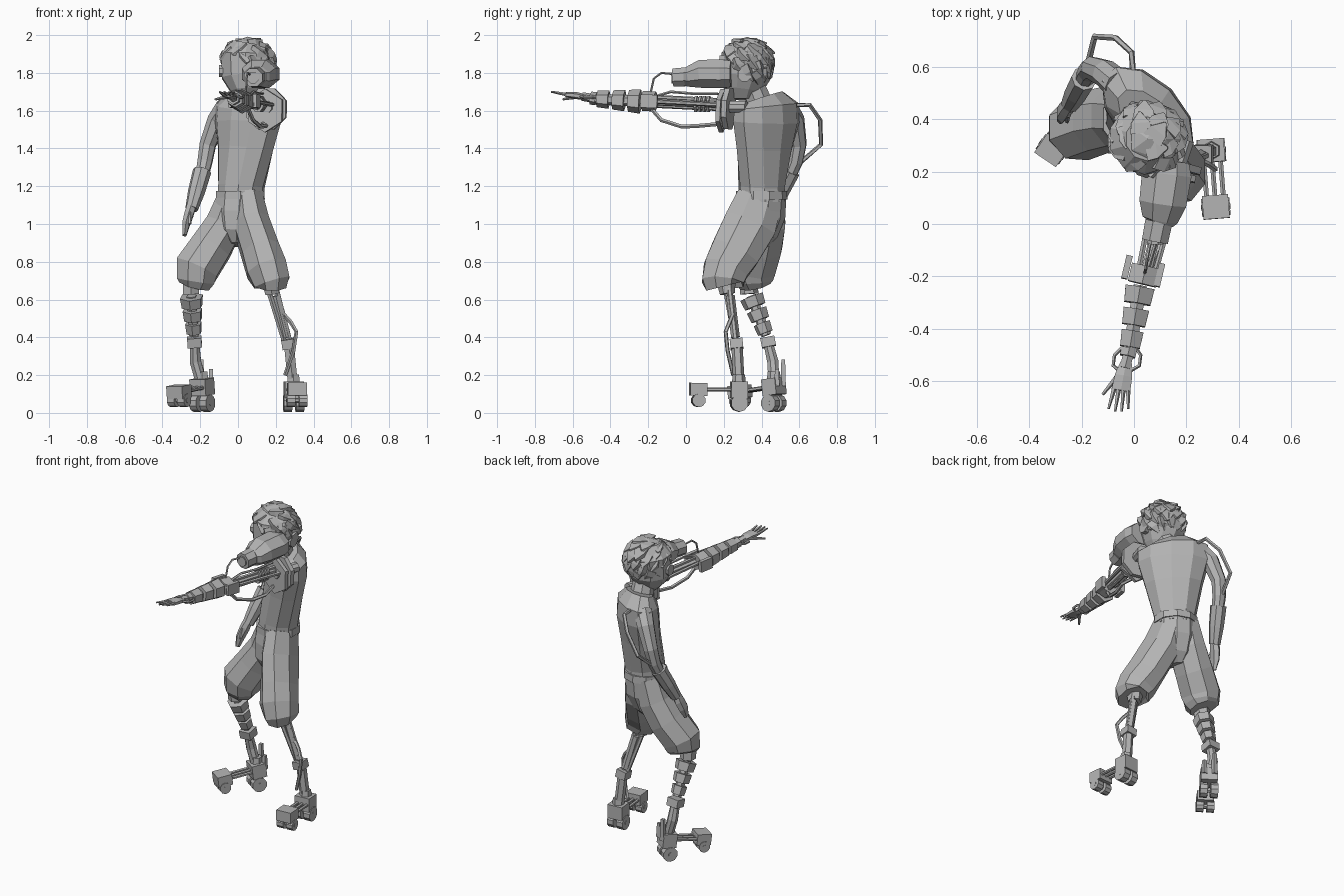
import bpy, bmesh, math, random
from mathutils import Vector

default = bpy.data.objects.get("Cube")
if default:
    bpy.data.objects.remove(default, do_unlink=True)

grey = bpy.data.materials.new("plain grey")
grey.use_nodes = True
colour = (.45, .45, .45, 1)
grey.diffuse_color = colour
for node in grey.node_tree.nodes:
    if node.type == 'BSDF_PRINCIPLED':
        node.inputs["Base Color"].default_value = colour

X, Y, Z = Vector((1, 0, 0)), Vector((0, 1, 0)), Vector((0, 0, 1))


def finish(name, bm):
    bmesh.ops.recalc_face_normals(bm, faces=bm.faces)
    mesh = bpy.data.meshes.new(name)
    bm.to_mesh(mesh)
    bm.free()
    mesh.materials.append(grey)
    obj = bpy.data.objects.new(name, mesh)
    bpy.context.collection.objects.link(obj)
    return obj


def sweep(name, stations, sides=8, side=None):
    """Loft rings along stations (x, y, z, half width, optional half height)."""
    points = [Vector(s[:3]) for s in stations]
    chord = (points[-1] - points[0]).normalized()
    if side is None:
        side = chord.cross(Z)
        if side.length < .3:
            side = X
    bm = bmesh.new()
    rings = []
    grow = 1 / math.cos(math.pi / sides)
    for i, s in enumerate(stations):
        ahead = points[min(i + 1, len(points) - 1)]
        behind = points[max(i - 1, 0)]
        t = (ahead - behind).normalized()
        wide = (side - t * side.dot(t)).normalized()
        tall = wide.cross(t)
        ring = []
        for k in range(sides):
            a = math.tau * (k + .5) / sides
            offset = wide * math.cos(a) * s[3] + tall * math.sin(a) * s[-1]
            ring.append(bm.verts.new(points[i] + offset * grow))
        rings.append(ring)
    for low, high in zip(rings, rings[1:]):
        for k in range(sides):
            n = (k + 1) % sides
            bm.faces.new((low[k], low[n], high[n], high[k]))
    bm.faces.new(rings[0])
    bm.faces.new(rings[-1])
    return finish(name, bm)


def rod(name, a, b, r, sides=6, end=None):
    return sweep(name, [(*a, r), (*b, r if end is None else end)], sides)


def block(name, centre, axis, half, wide, tall, sides=4):
    c, step = Vector(centre), Vector(axis).normalized() * half
    return sweep(name, [(*(c - step), wide, tall), (*(c + step), wide, tall)], sides)


def cable(name, points, r=.009):
    return sweep(name, [(*p, r) for p in points], 5)


def segments(name, a, b, count, r_first, r_last):
    """Tapered armour blocks strung on a core rod."""
    a, b = Vector(a), Vector(b)
    rod(name + "_core", a, b, r_last * .6)
    for i in range(count):
        r = r_first + (r_last - r_first) * i / (count - 1)
        start, stop = a.lerp(b, (i + .08) / count), a.lerp(b, (i + .82) / count)
        rod(f"{name}_segment_{i}", start, stop, r, 6, r * .9)


# Torso, turned towards the raised arm, with a flat back
sweep("torso", [(.015, .4, 1.12, .12), (.018, .4, 1.2, .123, .115),
                (.04, .415, 1.4, .17, .115), (.052, .425, 1.54, .208, .122),
                (.052, .427, 1.62, .208, .112), (.05, .41, 1.67, .13, .075)],
      10, Vector((1, -1, 0)))
sweep("neck", [(.05, .39, 1.64, .065), (.055, .35, 1.74, .06)])

# Shorts with waistband
sweep("waistband", [(.012, .4, 1.13, .13), (.012, .4, 1.175, .128)], 10, X)
sweep("shorts_seat", [(.01, .4, 1.15, .125), (.005, .39, 1.05, .13),
                      (-.005, .37, .95, .1, .11), (-.01, .36, .89, .03, .07)], 10, X)
sweep("shorts_left", [(.05, .39, 1.14, .08, .12), (.07, .34, 1.0, .095, .14),
                      (.12, .26, .85, .1, .13), (.152, .21, .76, .107, .118),
                      (.18, .195, .69, .096, .11), (.18, .2, .67, .075, .095)], 8, X)
sweep("shorts_right", [(-.03, .41, 1.14, .08, .11), (-.07, .41, 1.0, .1, .115),
                       (-.14, .39, .88, .108, .118), (-.218, .36, .765, .116, .115),
                       (-.225, .36, .7, .1, .1), (-.232, .365, .675, .08, .08)], 8, X)

# Head
sweep("head", [(.055, .3, 1.66, .05, .06), (.05, .3, 1.71, .09, .1),
               (.045, .315, 1.78, .13, .125), (.04, .325, 1.9, .13, .13),
               (.05, .325, 1.96, .08, .08)], 10, X)
block("ear_disc_right", (-.085, .3, 1.81), X, .015, .032, .032, 8)
block("ear_disc_left", (.175, .31, 1.79), X, .015, .035, .035, 8)

# Hair: a rough cap covered with large swept locks, bare on the right cheek
random.seed(4)
crown = Vector((.052, .325, 1.853))


def bare(d):
    cheek = d.x < -.4 and d.y < .35 and d.z < .4
    return d.z < -.6 or (d.y < -.45 and d.z < .2) or cheek


bm = bmesh.new()
bmesh.ops.create_icosphere(bm, subdivisions=2, radius=.136)
skin = [v for v in bm.verts if bare(v.co.normalized())]
bmesh.ops.delete(bm, geom=skin, context='VERTS')
for v in bm.verts:
    v.co *= random.uniform(.93, 1.04)
bmesh.ops.translate(bm, vec=crown, verts=bm.verts)
finish("hair_cap", bm)
locks = 46
for i in range(locks):
    height = 1 - 1.55 * (i + .5) / locks
    around = i * math.pi * (3 - math.sqrt(5))
    flat = math.sqrt(1 - height * height)
    d = Vector((flat * math.cos(around), flat * math.sin(around), height))
    if bare(d):
        continue
    root = crown + d * .104
    down = Vector((.1, .25, -.5))
    flow = (down - d * down.dot(d)).normalized() + d * .3
    tip = root + flow.normalized() * random.uniform(.065, .09)
    sweep(f"hair_lock_{i}", [(*root, .042, .03), (*root.lerp(tip, .5), .036, .022),
                             (*tip, .004)], 4)

# Cannon in front of the face
sweep("cannon_body", [(.13, .24, 1.795, .08, .07), (.125, .19, 1.795, .095, .076),
                      (.11, .08, 1.795, .09, .074), (.1, .02, 1.78, .068, .055),
                      (.095, .005, 1.78, .055, .05)])
sweep("cannon_barrel", [(.095, .01, 1.78, .052, .05), (.08, -.065, 1.775, .05, .048)])
block("cannon_muzzle", (.08, -.07, 1.775), Y, .008, .03, .03, 8)
cable("cannon_hose", [(.065, -.05, 1.77), (.06, -.08, 1.795), (.05, -.13, 1.8),
                      (.045, -.17, 1.77), (.04, -.19, 1.68)], .005)

# Mechanical left arm, stretched forward
reach = Vector((-.23, -.97, .04))
rod("shoulder_axle", (.2, .32, 1.62), (.15, .17, 1.62), .03, 8)
block("shoulder_disc", (.15, .225, 1.61), reach, .014, .108, .108, 8)
block("shoulder_guard", (.145, .19, 1.6), reach, .012, .092, .1, 6)
rod("upper_arm_shaft", (.14, .2, 1.63), (.045, -.19, 1.645), .02)
for i, (shift, lift) in enumerate([(-.032, 0), (.032, 0), (0, .024), (0, -.022)]):
    rod(f"upper_arm_rod_{i}", (.14 + shift * 1.5, .2, 1.63 + lift),
        (.045 + shift, -.2, 1.65 + lift), .01)
for i in range(4):
    block(f"arm_spring_{i}", (.12 - i * .005, .12 - i * .022, 1.635), reach, .006, .03, .042, 8)
block("elbow_block", (.038, -.195, 1.65), reach, .035, .055, .046, 6)
for i, s in enumerate((-1, 1)):
    block(f"elbow_plate_{i}", (.035 + s * .062, -.18 - s * .015, 1.65), reach, .045, .012, .035)
segments("forearm", (.024, -.235, 1.648), (-.018, -.485, 1.663), 3, .056, .042)
rod("forearm_collar", (-.018, -.475, 1.663), (-.025, -.505, 1.667), .03)
cable("arm_hose_lower", [(.13, .18, 1.53), (.15, .07, 1.52), (.12, -.02, 1.515),
                         (.08, -.13, 1.55), (.05, -.19, 1.62)])
cable("arm_hose_upper", [(.13, .17, 1.69), (.11, .04, 1.69), (.08, -.08, 1.7),
                         (.05, -.18, 1.67)], .006)

# Mechanical hand
rod("wrist", (-.02, -.49, 1.665), (-.035, -.55, 1.675), .02)
sweep("palm", [(-.03, -.53, 1.67, .022, .014), (-.04, -.58, 1.68, .033, .016),
               (-.05, -.635, 1.685, .036, .012)], 6)
for i in range(4):
    spread = i - 1.5
    rod(f"finger_{i}", (-.05 + spread * .018, -.63, 1.685),
        (-.06 + spread * .025, -.72 + abs(spread) * .01, 1.7), .008, 5, .004)
rod("thumb", (-.055, -.57, 1.675), (-.12, -.65, 1.66), .01, 5, .005)
for i, s in enumerate((-1, 1)):
    cable(f"wrist_loop_{i}", [(-.02 + s * .025, -.47, 1.67), (-.025 + s * .05, -.5, 1.67),
                              (-.03 + s * .05, -.54, 1.67), (-.035 + s * .02, -.56, 1.675)], .006)

# Natural right arm, hanging down
sweep("upper_arm_right", [(-.06, .53, 1.62, .055), (-.11, .575, 1.55, .05),
                          (-.16, .595, 1.42, .042), (-.175, .58, 1.33, .038),
                          (-.19, .55, 1.26, .034)])
sweep("forearm_cuff_right", [(-.19, .555, 1.28, .046), (-.22, .5, 1.17, .042),
                             (-.245, .455, 1.08, .032)])
sweep("hand_right", [(-.245, .455, 1.1, .024, .022), (-.26, .44, 1.05, .024, .034),
                     (-.275, .42, 1.0, .02, .034), (-.283, .4, .94, .01, .018)], 6, X)
rod("thumb_right", (-.255, .42, 1.06), (-.255, .39, 1.0), .012, 5, .006)
cable("back_hose", [(0, .54, 1.63), (-.01, .655, 1.63), (-.07, .71, 1.55),
                    (-.15, .715, 1.42), (-.175, .61, 1.33)], .01)

# Left shin: thin struts and a hose
rod("knee_left", (.17, .21, .71), (.18, .22, .63), .045, 6, .035)
for i, s in enumerate((-1, 1)):
    rod(f"shin_strut_left_{i}", (.18 + s * .022, .22 + s * .01, .66),
        (.265 + s * .014, .265, .36), .013)
rod("shin_piston_left", (.2, .235, .62), (.255, .262, .4), .02)
rod("ankle_block_left", (.262, .265, .39), (.27, .27, .34), .034, 4)
rod("ankle_left", (.27, .27, .36), (.29, .28, .16), .026)
cable("shin_hose_left", [(.235, .25, .53), (.28, .23, .48), (.31, .21, .43),
                         (.295, .22, .33), (.25, .25, .2)])

# Right shin: armour segments
rod("knee_right", (-.25, .33, .71), (-.248, .335, .63), .042)
segments("shin_right", (-.247, .345, .62), (-.232, .425, .41), 3, .056, .04)
rod("ankle_block_right", (-.232, .43, .4), (-.228, .44, .35), .038, 4)
sweep("ankle_right", [(-.23, .435, .37, .025), (-.225, .46, .27, .03), (-.195, .465, .16, .028)])


# Wheeled feet: heel and toe blocks joined by rods, with paired wheels
def foot(name, heel, toe):
    heel, toe = Vector(heel), Vector(toe)
    along = (toe - heel).normalized()
    across = along.cross(Z).normalized()
    block(name + "_heel", heel, along, .044, .05, .044)
    block(name + "_toe", toe, along, .045, .05, .034)
    for s in (-1, 0, 1):
        rod(f"{name}_rod_{s + 1}", heel + across * s * .032, toe + across * s * .032, .009)
    for part, hub, r in (("heel", heel, .044), ("toe", toe, .034)):
        drop = Vector((hub.x, hub.y, r + (.008 if part == "heel" else .032)))
        for s in (-1, 1):
            block(f"{name}_{part}_wheel_{s + 1}", drop + across * s * .032, across, .022, r, r, 10)
        block(f"{name}_{part}_axle", drop, across, .056, .012, .012, 6)
    rod(name + "_ankle_mount", heel, heel + Z * .08, .036, 6, .028)
    return heel - along * .04, across


foot("foot_left", (.295, .28, .122), (.312, .065, .125))
back, across = foot("foot_right", (-.19, .465, .138), (-.312, .285, .112))
for i, s in enumerate((-1, 1)):
    base = back + across * s * .03
    rod(f"heel_fin_right_{i}", base, base + Z * (.14 if i else .09), .014, 4, .01)
